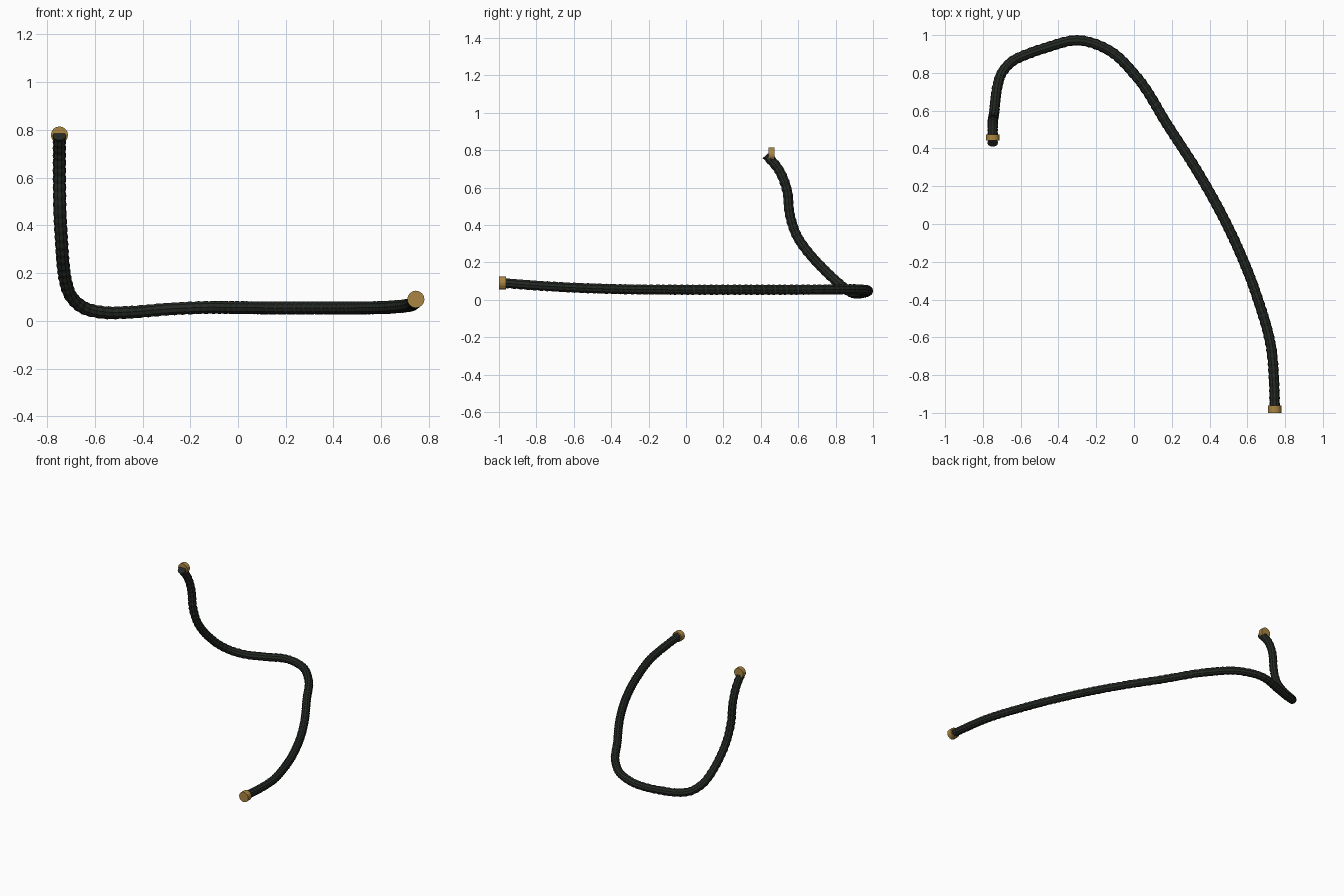
import bpy, bmesh, math
from mathutils import Vector, Matrix

if "Cube" in bpy.data.objects:
    bpy.data.objects.remove(bpy.data.objects["Cube"])

def material(name, rgb):
    m = bpy.data.materials.new(name)
    m.diffuse_color = (*rgb, 1)
    m.use_nodes = True
    m.node_tree.nodes["Principled BSDF"].inputs["Base Color"].default_value = m.diffuse_color
    return m

RUBBER = material("dark green rubber", (0.018, 0.023, 0.018))
BRASS = material("brass", (0.40, 0.235, 0.055))

def finish(bm, name, mat):
    bmesh.ops.recalc_face_normals(bm, faces=bm.faces)
    me = bpy.data.meshes.new(name)
    bm.to_mesh(me)
    bm.free()
    me.materials.append(mat)
    ob = bpy.data.objects.new(name, me)
    bpy.context.collection.objects.link(ob)
    return ob

# Hose centre line, from the ground end to the raised end
PATH = [Vector(p) for p in (
    (0.745, -0.975, 0.09), (0.742, -0.85, 0.08), (0.727, -0.66, 0.068),
    (0.653, -0.39, 0.058), (0.495, -0.01, 0.054), (0.347, 0.26, 0.054),
    (0.18, 0.52, 0.054), (0.013, 0.78, 0.055), (-0.13, 0.918, 0.056),
    (-0.29, 0.972, 0.049), (-0.47, 0.932, 0.035), (-0.55, 0.905, 0.034),
    (-0.643, 0.862, 0.053), (-0.698, 0.803, 0.1), (-0.722, 0.735, 0.165),
    (-0.732, 0.672, 0.232), (-0.74, 0.592, 0.344), (-0.746, 0.555, 0.456),
    (-0.748, 0.539, 0.59), (-0.748, 0.496, 0.696), (-0.748, 0.43, 0.775))]

def dense_path(pts, n=30):
    """Catmull-Rom spline with chord-length spacing."""
    ext = [2 * pts[0] - pts[1]] + pts + [2 * pts[-1] - pts[-2]]
    out = []
    for p0, p1, p2, p3 in zip(ext, ext[1:], ext[2:], ext[3:]):
        d = (p2 - p1).length
        m1 = ((p1 - p0) / (p1 - p0).length - (p2 - p0) / ((p1 - p0).length + d) + (p2 - p1) / d) * d
        m2 = ((p2 - p1) / d - (p3 - p1) / (d + (p3 - p2).length) + (p3 - p2) / (p3 - p2).length) * d
        for i in range(n):
            t = i / n
            out.append((2*t**3 - 3*t*t + 1) * p1 + (t**3 - 2*t*t + t) * m1
                       + (3*t*t - 2*t**3) * p2 + (t**3 - t*t) * m2)
    return out + [pts[-1]]

def resample(pts, step):
    total = sum((b - a).length for a, b in zip(pts, pts[1:]))
    count = round(total / step)
    out, run, k = [pts[0]], 0.0, 1
    for a, b in zip(pts, pts[1:]):
        run += (b - a).length
        if run >= k * total / count and k < count:
            out.append(b)
            k += 1
    return out + [pts[-1]]

# Ribbed hose: rings of alternating radius swept along the path
SIDES = 10
line = resample(dense_path(PATH), 0.018)
bm = bmesh.new()
rings = []
tan = (line[1] - line[0]).normalized()
side = tan.cross(Vector((0, 0, 1))).normalized()
for i, p in enumerate(line):
    new = (line[min(i + 1, len(line) - 1)] - line[max(i - 1, 0)]).normalized()
    side = (tan.rotation_difference(new) @ side).normalized()
    tan = new
    up = tan.cross(side)
    r = 0.0285 if i % 2 else 0.0255
    rings.append([bm.verts.new(p + r * (math.cos(a) * side + math.sin(a) * up))
                  for a in (2 * math.pi * j / SIDES for j in range(SIDES))])
for a, b in zip(rings, rings[1:]):
    for j in range(SIDES):
        k = (j + 1) % SIDES
        bm.faces.new((a[j], a[k], b[k], b[j]))
bm.faces.new(rings[0])
bm.faces.new(rings[-1])
finish(bm, "hose", RUBBER)

# Brass end couplings, short discs facing front
def coupling(name, centre, depth):
    bm = bmesh.new()
    bmesh.ops.create_cone(bm, cap_ends=True, segments=16, radius1=0.036, radius2=0.036, depth=depth,
                          matrix=Matrix.Translation(centre) @ Matrix.Rotation(math.pi / 2, 4, 'X'))
    finish(bm, name, BRASS)

coupling("ground_end_coupling", (0.745, -0.981, 0.09), 0.038)
coupling("raised_end_coupling", (-0.748, 0.457, 0.778), 0.032)
